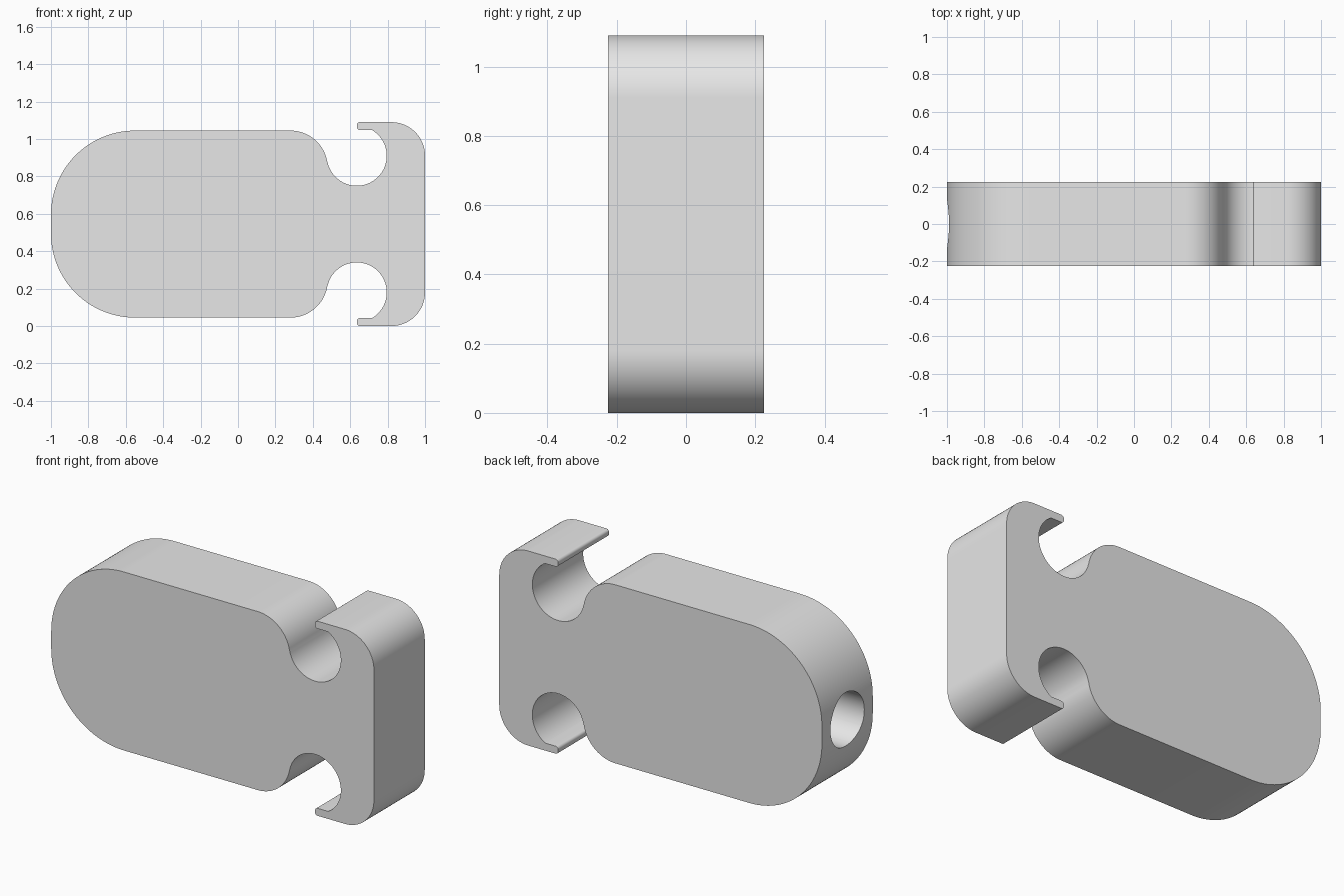
import bpy
import bmesh
from math import cos, sin, radians, degrees, atan2, asin, sqrt
from mathutils import Matrix

if "Cube" in bpy.data.objects:
    bpy.data.objects.remove(bpy.data.objects["Cube"])

MID = 0.545          # height of the symmetry line
HALF_DEPTH = 0.225
BODY_TOP = MID + 0.5
TOP = MID * 2


def arc(cx, cz, r, start, end, step=3):
    """Points on a circle from start to end, in degrees."""
    n = max(3, round(abs(end - start) / step))
    angles = [radians(start + (end - start) * i / n) for i in range(n + 1)]
    return [(cx + r * cos(a), cz + r * sin(a)) for a in angles]


# Upper half of the outline, from the rounded end to the hooked end
end_r, shoulder_r, notch_r, corner_r, lip_r = 0.45, 0.20, 0.16, 0.18, 0.016
notch_x, notch_z = 0.635, 0.91
shoulder_x, shoulder_z = 0.28, BODY_TOP - shoulder_r
lip_under = TOP - 0.042
tangent = degrees(atan2(notch_z - shoulder_z, notch_x - shoulder_x))
lip_angle = degrees(asin((lip_under - notch_z) / notch_r))

upper = arc(-1 + end_r, BODY_TOP - end_r, end_r, 180, 90, 2)
upper += arc(shoulder_x, shoulder_z, shoulder_r, 90, tangent)
upper += arc(notch_x, notch_z, notch_r, 180 + tangent, 360 + lip_angle)[1:]
upper += arc(notch_x + lip_r, lip_under + lip_r, lip_r, 270, 180, 15)
upper += arc(notch_x + lip_r, TOP - lip_r, lip_r, 180, 90, 15)
upper += arc(1 - corner_r, TOP - corner_r, corner_r, 90, 0)
outline = upper + [(x, TOP - z) for x, z in reversed(upper)]

# Solid body: outline extruded through its depth
bm = bmesh.new()
face = bm.faces.new([bm.verts.new((x, -HALF_DEPTH, z)) for x, z in outline])
extruded = bmesh.ops.extrude_face_region(bm, geom=[face], use_keep_orig=True)
moved = [v for v in extruded["geom"] if isinstance(v, bmesh.types.BMVert)]
bmesh.ops.translate(bm, verts=moved, vec=(0, 2 * HALF_DEPTH, 0))
bmesh.ops.recalc_face_normals(bm, faces=bm.faces)
mesh = bpy.data.meshes.new("hooked_body")
bm.to_mesh(mesh)
bm.free()
body = bpy.data.objects.new("hooked_body", mesh)
bpy.context.collection.objects.link(body)

# Plain grey material
grey = bpy.data.materials.new("plain_grey")
grey.use_nodes = True
colour = (0.8, 0.8, 0.8, 1)
grey.diffuse_color = colour
grey.node_tree.nodes["Principled BSDF"].inputs["Base Color"].default_value = colour
mesh.materials.append(grey)

# Blind round bore in the rounded end
bpy.ops.mesh.primitive_cylinder_add(
    vertices=64, radius=0.15, depth=1.2,
    location=(-0.6, 0, MID), rotation=(0, radians(90), 0))
cutter = bpy.context.object
cutter.name = "bore_cutter"
cutter.hide_render = True
cutter.data.materials.append(grey)

bore = body.modifiers.new("bore", "BOOLEAN")
bore.operation = "DIFFERENCE"
bore.solver = "EXACT"
bore.object = cutter

bpy.ops.object.select_all(action="DESELECT")
body.select_set(True)
bpy.context.view_layer.objects.active = body
bpy.ops.object.modifier_apply(modifier="bore")
bpy.data.objects.remove(cutter)
bpy.ops.object.shade_smooth_by_angle(angle=radians(25))
